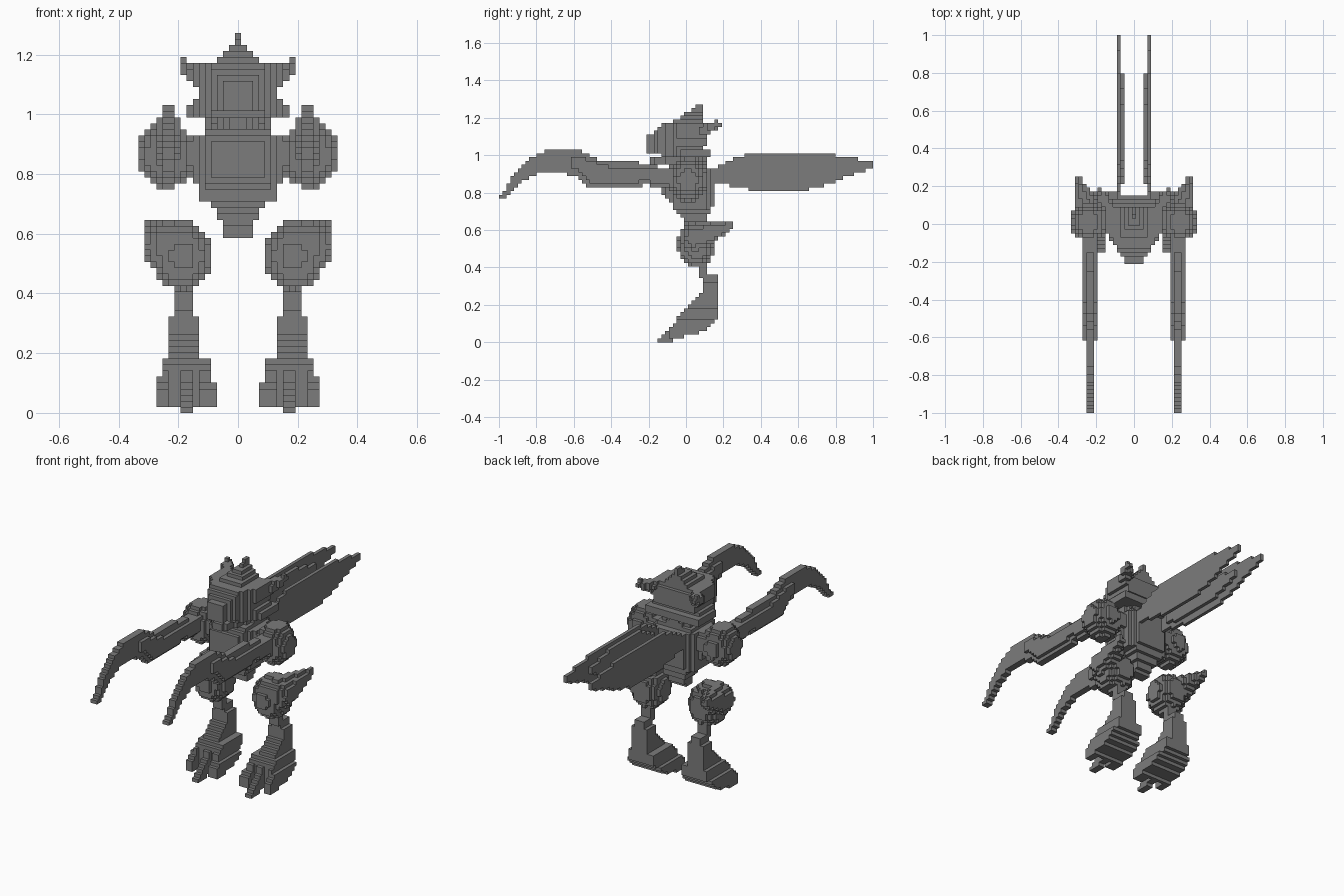
import bpy, bmesh, math
from mathutils import Vector

cube = bpy.data.objects.get("Cube")
if cube:
    bpy.data.objects.remove(cube)

V = 2 / 99          # edge of one block
grey = bpy.data.materials.new("stone_grey")
grey.use_nodes = True
grey.diffuse_color = (0.2, 0.2, 0.2, 1)
grey.node_tree.nodes["Principled BSDF"].inputs["Base Color"].default_value = (0.2, 0.2, 0.2, 1)


# ---- shape tests: each returns a function of a point (x, y, z), x measured on the left half
def in_poly(poly, u, v):
    hit = False
    for (a, b), (c, d) in zip(poly, poly[1:] + poly[:1]):
        if (b > v) != (d > v) and u < (c - a) * (v - b) / (d - b) + a:
            hit = not hit
    return hit


def hull(side=None, front=None, top=None):
    """Block cut by a side (y,z), front (x,z) and top (x,y) outline."""
    def test(p):
        return ((not side or in_poly(side, p.y, p.z))
                and (not front or in_poly(front, p.x, p.z))
                and (not top or in_poly(top, p.x, p.y)))
    return test


def slab(x0, x1, side):
    return lambda p: x0 < p.x < x1 and in_poly(side, p.y, p.z)


def ball(c, r):
    return lambda p: sum(((p[i] - c[i]) / r[i]) ** 2 for i in range(3)) < 1


def taper(a, b, ra, rb):
    a, b = Vector(a), Vector(b)
    d = b - a

    def test(p):
        t = max(0, min(1, (p - a).dot(d) / d.length_squared))
        return (p - a - d * t).length < ra + (rb - ra) * t
    return test


# ---- turn a set of cells into a blocky mesh with only its outer faces
AXES = [(0, 1, 2), (1, 2, 0), (2, 0, 1)]


def make_mesh(name, cells):
    bm = bmesh.new()
    corners = {}

    def corner(key):
        if key not in corners:
            i, j, k = key
            corners[key] = bm.verts.new(((i - 0.5) * V, j * V - 1, k * V))
        return corners[key]

    for cell in cells:
        for a, b, c in AXES:
            for s in (0, 1):
                near = list(cell)
                near[a] += 2 * s - 1
                if tuple(near) in cells:
                    continue
                loop = []
                for u, w in ((0, 0), (1, 0), (1, 1), (0, 1)):
                    q = list(cell)
                    q[a] += s
                    q[b] += u
                    q[c] += w
                    loop.append(corner(tuple(q)))
                bm.faces.new(loop if s else loop[::-1])
    mesh = bpy.data.meshes.new(name)
    bm.to_mesh(mesh)
    bm.free()
    mesh.materials.append(grey)
    bpy.context.collection.objects.link(bpy.data.objects.new(name, mesh))


def part(name, low, high, *tests, pair=True):
    """Fill every cell in the box that passes any test, then mirror it."""
    lo = [math.floor(low[0] / V), math.floor((low[1] + 1) / V), math.floor(low[2] / V)]
    hi = [math.ceil(high[0] / V), math.ceil((high[1] + 1) / V), math.ceil(high[2] / V)]
    cells = set()
    for i in range(max(0, lo[0]), hi[0] + 1):
        for j in range(max(0, lo[1]), min(99, hi[1] + 1)):
            for k in range(max(0, lo[2]), hi[2] + 1):
                p = Vector((i * V, (j + 0.5) * V - 1, (k + 0.5) * V))
                if any(t(p) for t in tests):
                    cells.add((i, j, k))
    mirrored = {(-i, j, k) for i, j, k in cells}
    if pair:
        make_mesh("left_" + name, cells)
        make_mesh("right_" + name, mirrored)
    else:
        make_mesh(name, cells | mirrored)


# ---- head: crested skull with a pointed snout
skull = hull(
    side=[(-.22, 1.0), (-.22, 1.085), (-.15, 1.15), (-.08, 1.18), (.02, 1.235), (.06, 1.28),
          (.1, 1.28), (.08, 1.19), (.12, 1.13), (.1, 1.04), (.13, 1.03), (.13, 1.0), (.1, .98),
          (-.1, .98), (-.14, 1.01)],
    front=[(-1, 1.28), (.012, 1.28), (.015, 1.235), (.035, 1.235), (.045, 1.2), (.075, 1.185),
           (.08, 1.165), (.15, 1.165), (.15, 1.1), (.13, 1.09), (.15, 1.03), (.17, 1.02),
           (.17, 1.0), (.11, 1.0), (.1, .97), (-1, .97)],
    top=[(-1, -.23), (.03, -.23), (.05, -.18), (.09, -.13), (.11, -.08), (.15, -.04),
         (.18, 0), (.18, .14), (-1, .14)])
jaw = hull(side=[(-.2, .96), (-.2, .985), (-.05, 1.0), (-.05, .95)],
           top=[(-1, -.21), (.03, -.21), (.08, -.05), (-1, -.05)])
neck = ball((0, .02, .96), (.11, .09, .08))
part("head", (0, -.23, .88), (.18, .15, 1.28), skull, jaw, neck, pair=False)
part("ear_horn", (.05, 0, 1.05), (.2, .2, 1.2), taper((.11, .05, 1.12), (.18, .165, 1.165), .045, .02))

# ---- torso, narrowing to a point between the legs
part("torso", (0, -.16, .58), (.17, .18, .96), hull(
    side=[(-.09, .95), (.1, .95), (.16, .92), (.16, .78), (.1, .64), (.08, .595), (.02, .595),
          (-.02, .66), (-.08, .74), (-.13, .8), (-.14, .9)],
    front=[(-1, .95), (.1, .95), (.15, .92), (.15, .78), (.13, .74), (.13, .7), (.07, .695),
           (.07, .655), (.05, .63), (.04, .59), (-1, .59)],
    top=[(-1, -.14), (.07, -.14), (.12, -.08), (.155, -.02), (.155, .06), (.08, .16), (-1, .16)]),
    pair=False)

# ---- shoulders with a short link to the torso
part("shoulder", (.08, -.12, .74), (.34, .14, 1), ball((.238, .01, .865), (.1, .1, .115)),
     taper((.08, .02, .865), (.22, .02, .865), .07, .07))

# ---- arms that end in curved scythe blades
blade = [(-1, .765), (-.94, .87), (-.89, .935), (-.81, .995), (-.7, 1.04), (-.6, 1.04),
         (-.51, 1.0), (-.43, .96), (-.25, .96), (-.15, .94), (0, .92), (0, .82), (-.2, .84),
         (-.51, .82), (-.58, .88), (-.68, .915), (-.8, .9), (-.9, .84), (-.98, .755)]
forearm = [(-.61, .94), (-.61, 1.0), (-.51, .97), (-.43, .94), (-.2, .93), (0, .92), (0, .83),
           (-.2, .86), (-.5, .85)]
part("scythe_arm", (.18, -1, .74), (.3, 0, 1.05), slab(.21, .26, blade), slab(.19, .28, forearm))

# ---- two thin wings on each side
wing = [(.1, .87), (.1, .91), (.26, .98), (.35, 1.02), (.71, 1.02), (.85, .99), (1.02, .965),
        (1.02, .94), (.93, .91), (.82, .87), (.71, .83), (.59, .805), (.42, .805), (.26, .83)]
inner = [(.21, .87), (.21, .92), (.36, .99), (.6, .99), (.8, .94), (.8, .92), (.6, .84), (.36, .84)]
part("outer_wing", (.06, .1, .78), (.1, 1, 1.04), slab(.07, .09, wing))
part("inner_wing", (.04, .2, .78), (.08, .85, 1.04), slab(.05, .07, inner))

# ---- thighs with a spike pointing back and out
part("thigh", (.08, -.06, .4), (.33, .26, .67), ball((.188, .055, .525), (.1, .105, .118)),
     taper((.235, .05, .56), (.3, .235, .62), .085, .02))

# ---- shins and three-toed feet
shin = hull(
    side=[(.04, .44), (.1, .44), (.12, .355), (.18, .355), (.18, .13), (.13, .085), (.07, .05),
          (-.03, .025), (-.09, 0), (-.15, 0), (-.13, .035), (-.06, .11), (.02, .2), (.09, .28),
          (.08, .36)],
    front=[(.155, .44), (.215, .44), (.215, .33), (.235, .32), (.235, .18), (.255, .18), (.255, .125),
           (.275, .11), (.28, .02), (.2, .02), (.2, 0), (.155, 0), (.155, .02), (.075, .02),
           (.075, .1), (.095, .11), (.1, .18), (.125, .19), (.125, .32), (.155, .33)])


def foot(p):
    off = abs(p.x - .177)
    gap = .025 < off < .05 and p.y < -.04       # slots between the toes
    short = off > .025 and p.y < -.1            # outer toes end earlier
    return shin(p) and not gap and not short


part("shin_and_foot", (.06, -.16, 0), (.3, .2, .44), foot)
